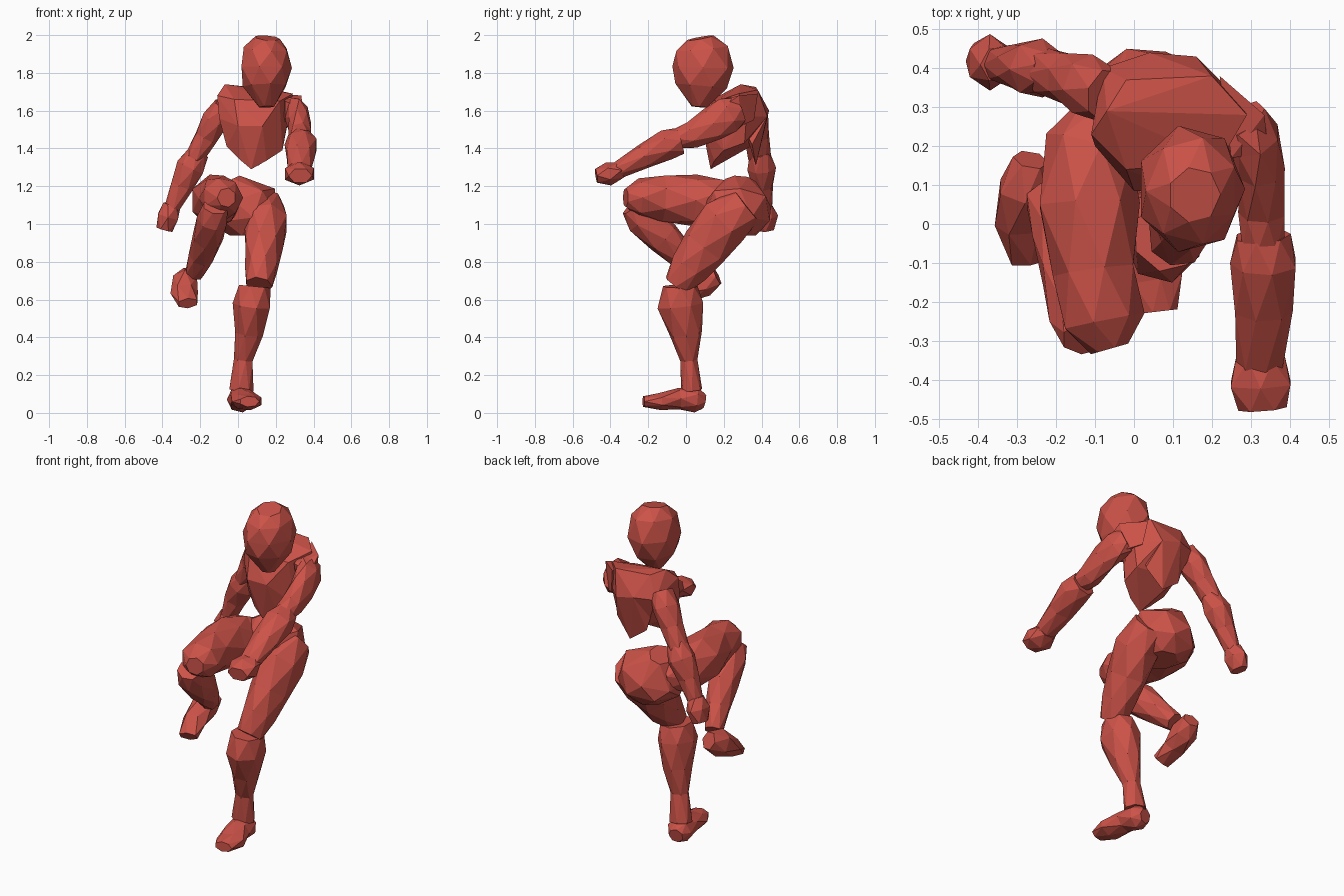
import bpy, bmesh
from math import cos, sin, pi
from mathutils import Vector

red = bpy.data.materials.new("red_clay")
red.diffuse_color = (0.6, 0.085, 0.065, 1)


def finish(name, bm):
    bmesh.ops.recalc_face_normals(bm, faces=bm.faces[:])
    me = bpy.data.meshes.new(name)
    bm.to_mesh(me)
    bm.free()
    me.materials.append(red)
    ob = bpy.data.objects.new(name, me)
    bpy.context.collection.objects.link(ob)


def limb(name, path, n=7, grow=1.04):
    """Faceted tube: path of (x, y, z, half width, half depth), rings staggered."""
    bm = bmesh.new()
    pts = [Vector(p[:3]) for p in path]
    rings = []
    for k, p in enumerate(path):
        t = (pts[min(k + 1, len(pts) - 1)] - pts[max(k - 1, 0)]).normalized()
        side = (Vector((1, 0, 0)) - t * t.x).normalized()
        up = t.cross(side)
        ring = []
        for i in range(n):
            a = 2 * pi * (i + 0.5 * (k % 2)) / n
            ring.append(bm.verts.new(pts[k] + side * cos(a) * p[3] * grow + up * sin(a) * p[4] * grow))
        rings.append(ring)
    for k in range(len(rings) - 1):
        a, b = rings[k], rings[k + 1]
        for i in range(n):
            j = (i + 1) % n
            if k % 2 == 0:
                bm.faces.new((a[i], a[j], b[i]))
                bm.faces.new((a[j], b[j], b[i]))
            else:
                bm.faces.new((a[i], b[j], b[i]))
                bm.faces.new((a[i], a[j], b[j]))
    bm.faces.new(rings[0])
    bm.faces.new(rings[-1])
    finish(name, bm)


def hull(name, points):
    bm = bmesh.new()
    for p in points:
        bm.verts.new(p)
    bmesh.ops.convex_hull(bm, input=bm.verts[:])
    loose = [v for v in bm.verts if not v.link_faces]
    bmesh.ops.delete(bm, geom=loose, context='VERTS')
    finish(name, bm)


# head and trunk
limb("head", [(.155, .075, 1.985, .065, .07), (.15, .085, 1.93, .115, .135),
              (.145, .09, 1.83, .135, .16), (.145, .08, 1.73, .115, .135),
              (.15, .07, 1.62, .04, .04)])
hull("chest", [(-.07, .29, 1.74), (-.02, .37, 1.725), (.2, .38, 1.71), (.29, .28, 1.69),
               (.22, .16, 1.65), (-.02, .14, 1.66), (-.11, .23, 1.68), (-.1, .2, 1.56),
               (-.06, .18, 1.41), (.0, .085, 1.52), (.13, .085, 1.52), (.07, .13, 1.29),
               (.01, .14, 1.34), (.15, .15, 1.335),
               (.235, .2, 1.39), (.24, .31, 1.43), (.08, .3, 1.4), (.0, .36, 1.42),
               (.04, .44, 1.6), (.16, .43, 1.57), (-.08, .4, 1.6), (.27, .32, 1.57)])
# lower end of the rib cage at the back
hull("back_ribs", [(.04, .44, 1.6), (.16, .43, 1.57), (.0, .37, 1.39), (.11, .37, 1.31),
                   (.21, .35, 1.42), (.05, .33, 1.45), (.18, .31, 1.5), (-.05, .37, 1.55)])
hull("left_shoulder", [(.22, .38, 1.69), (.335, .28, 1.68), (.345, .18, 1.61), (.25, .17, 1.65),
                       (.31, .29, 1.52), (.25, .19, 1.54), (.24, .36, 1.55)])
limb("pelvis", [(.04, .27, .94, .09, .1), (.04, .27, 1.02, .18, .17),
                (.02, .28, 1.12, .18, .17), (-.04, .29, 1.225, .06, .08)])

# arm reaching forward
limb("left_upper_arm", [(.28, .27, 1.6, .06, .08), (.31, .22, 1.575, .065, .095),
                        (.325, .14, 1.53, .06, .09), (.33, .03, 1.47, .06, .07),
                        (.33, -.06, 1.45, .055, .05)])
limb("left_forearm", [(.33, -.03, 1.44, .07, .07), (.335, -.1, 1.42, .085, .08),
                      (.33, -.22, 1.36, .075, .065), (.325, -.36, 1.285, .06, .045)])
limb("left_hand", [(.325, -.34, 1.285, .06, .045), (.325, -.41, 1.265, .085, .06),
                   (.33, -.475, 1.255, .06, .04)], 6)

# arm hanging out to the side
limb("right_upper_arm", [(-.07, .33, 1.62, .06, .07), (-.12, .355, 1.55, .07, .08),
                         (-.17, .375, 1.46, .06, .065), (-.23, .39, 1.35, .05, .06)])
limb("right_forearm", [(-.21, .39, 1.38, .055, .05), (-.25, .4, 1.3, .075, .075),
                       (-.3, .405, 1.2, .06, .055), (-.35, .41, 1.08, .04, .045)])
limb("right_hand", [(-.35, .41, 1.1, .045, .045), (-.37, .415, 1.04, .06, .07),
                    (-.39, .42, .97, .042, .05)], 6)

# standing leg
limb("left_thigh", [(.16, .32, 1.1, .08, .1), (.15, .205, 1.01, .115, .135),
                    (.135, .1, .88, .1, .125), (.125, .02, .77, .085, .105),
                    (.11, -.05, .675, .07, .07)])
limb("left_shin", [(.085, -.03, .67, .085, .09), (.075, -.03, .57, .1, .12),
                   (.055, 0, .42, .075, .085), (.03, .015, .28, .05, .045),
                   (.015, .03, .12, .065, .055)])
limb("left_foot", [(.0, .095, .06, .04, .04), (.01, .05, .07, .068, .067),
                   (.025, -.04, .075, .068, .055), (.05, -.14, .06, .08, .045),
                   (.06, -.225, .06, .05, .028)])

# raised leg
limb("right_thigh", [(-.05, .3, 1.1, .08, .08), (-.11, .2, 1.11, .115, .12),
                     (-.12, .05, 1.125, .13, .135), (-.1, -.12, 1.135, .105, .12),
                     (-.08, -.25, 1.14, .105, .1), (-.06, -.32, 1.14, .05, .05)])
limb("right_shin", [(-.12, -.29, 1.09, .065, .055), (-.135, -.24, 1.03, .08, .085),
                    (-.16, -.12, .93, .08, .09), (-.195, -.02, .83, .065, .07),
                    (-.23, .07, .74, .05, .05)])
limb("right_foot", [(-.265, .165, .725, .045, .05), (-.28, .09, .69, .07, .075),
                    (-.285, 0, .635, .07, .055), (-.265, -.09, .58, .055, .03)], 6)
